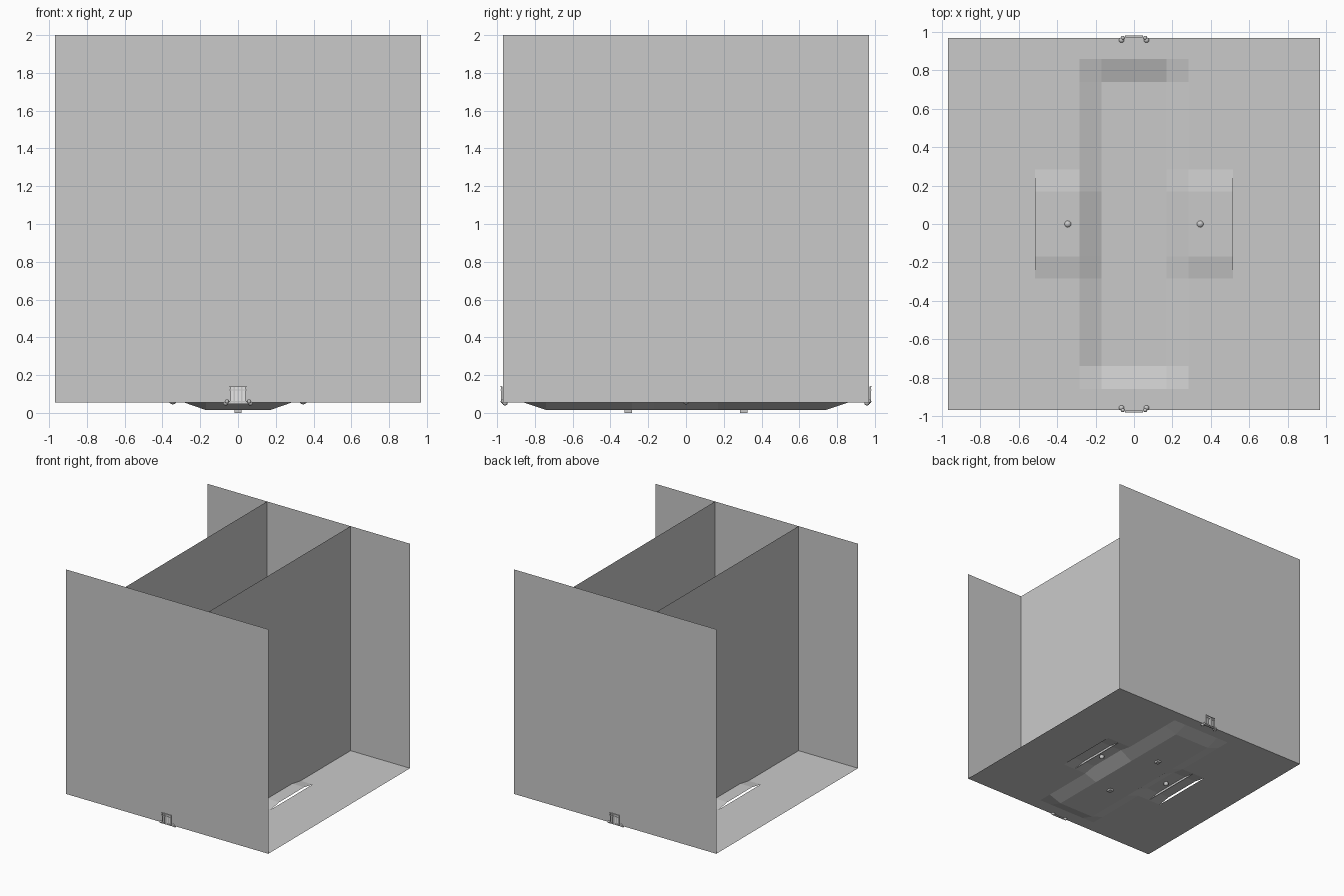
import bpy
import bmesh
from mathutils import Matrix

if "Cube" in bpy.data.objects:
    bpy.data.objects.remove(bpy.data.objects["Cube"], do_unlink=True)


def make_material(name, value):
    mat = bpy.data.materials.new(name)
    mat.use_nodes = True
    colour = (value, value, value, 1)
    mat.diffuse_color = colour
    mat.node_tree.nodes["Principled BSDF"].inputs["Base Color"].default_value = colour
    return mat


GREY = make_material("plain grey", 0.59)
LIGHT = make_material("light grey", 0.8)

HALF = 0.97      # half width of the body
FLOOR = 0.055    # floor height
TOP = 2.0


def finish(name, bm, mat=GREY):
    mesh = bpy.data.meshes.new(name)
    bm.to_mesh(mesh)
    bm.free()
    mesh.materials.append(mat)
    obj = bpy.data.objects.new(name, mesh)
    bpy.context.collection.objects.link(obj)
    return obj


def sheet(name, corners):
    bm = bmesh.new()
    bm.faces.new([bm.verts.new(c) for c in corners])
    return finish(name, bm)


def add_box(bm, centre, size):
    bmesh.ops.create_cube(bm, size=1, matrix=Matrix.Translation(centre) @ Matrix.Diagonal((*size, 1)))


def add_ball(bm, centre, radius):
    made = bmesh.ops.create_uvsphere(bm, u_segments=16, v_segments=10, radius=radius,
                                     matrix=Matrix.Translation(centre))
    for v in made["verts"]:
        for f in v.link_faces:
            f.smooth = True


# Pressed floor: a sunken tray with a raised vent on each side, open at its outer edge
TRAY_X, RIM_X, VENT_X = 0.17, 0.285, 0.515
TRAY_Y, RIM_Y = 0.74, 0.86
xs = [TRAY_X, RIM_X, VENT_X, HALF]
ys = [TRAY_X, RIM_X, TRAY_Y, RIM_Y, HALF]
xs = [-x for x in reversed(xs)] + xs
ys = [-y for y in reversed(ys)] + ys


def floor_height(x, y, in_vent):
    if abs(x) <= TRAY_X and abs(y) <= TRAY_Y:
        return 0.015
    if in_vent and abs(x) >= RIM_X and abs(y) <= TRAY_X:
        return 0.075
    return FLOOR


bm = bmesh.new()
for x0, x1 in zip(xs, xs[1:]):
    for y0, y1 in zip(ys, ys[1:]):
        in_vent = abs(x0 + x1) / 2 < VENT_X
        bm.faces.new([bm.verts.new((x, y, floor_height(x, y, in_vent)))
                      for x, y in ((x0, y0), (x1, y0), (x1, y1), (x0, y1))])
bmesh.ops.remove_doubles(bm, verts=bm.verts, dist=0.0005)
finish("pressed_floor", bm)

# Outer end walls and the two inner side walls
for name, y in (("front_wall", -HALF), ("back_wall", HALF)):
    s = 1 if y < 0 else -1
    sheet(name, [(-s * HALF, y, FLOOR), (s * HALF, y, FLOOR), (s * HALF, y, TOP), (-s * HALF, y, TOP)])
for name, x in (("right_inner_wall", -0.4), ("left_inner_wall", 0.4)):
    s = 1 if x > 0 else -1
    sheet(name, [(x, -s * HALF, FLOOR), (x, s * HALF, FLOOR), (x, s * HALF, TOP), (x, -s * HALF, TOP)])

# Round studs in the vents and small square feet under the tray
for side, s in (("right", -1), ("left", 1)):
    bm = bmesh.new()
    add_ball(bm, (s * 0.345, 0, 0.065), 0.02)
    finish(side + "_vent_stud", bm)
for end, s in (("front", -1), ("back", 1)):
    bm = bmesh.new()
    add_box(bm, (0, s * 0.305, 0.008), (0.036, 0.04, 0.016))
    finish(end + "_foot", bm)

# Barred latch at the foot of each end wall, on a rod with ball ends
for end, s in (("front", -1), ("back", 1)):
    bm = bmesh.new()
    add_box(bm, (0, s * 0.974, 0.098), (0.086, 0.004, 0.085))
    finish(end + "_latch_plate", bm, LIGHT)
    bm = bmesh.new()
    for i in range(-2, 3):
        add_box(bm, (i * 0.02, s * 0.977, 0.098), (0.007, 0.006, 0.09))
    for z in (0.06, 0.122, 0.14):
        add_box(bm, (0, s * 0.978, z), (0.092, 0.006, 0.006))
    add_box(bm, (0, s * 0.968, 0.053), (0.13, 0.01, 0.01))
    for x in (-0.065, 0.065):
        add_ball(bm, (x, s * 0.958, 0.053), 0.014)
        add_ball(bm, (x * 0.9, s * 0.97, 0.06), 0.01)
    finish(end + "_latch", bm)
